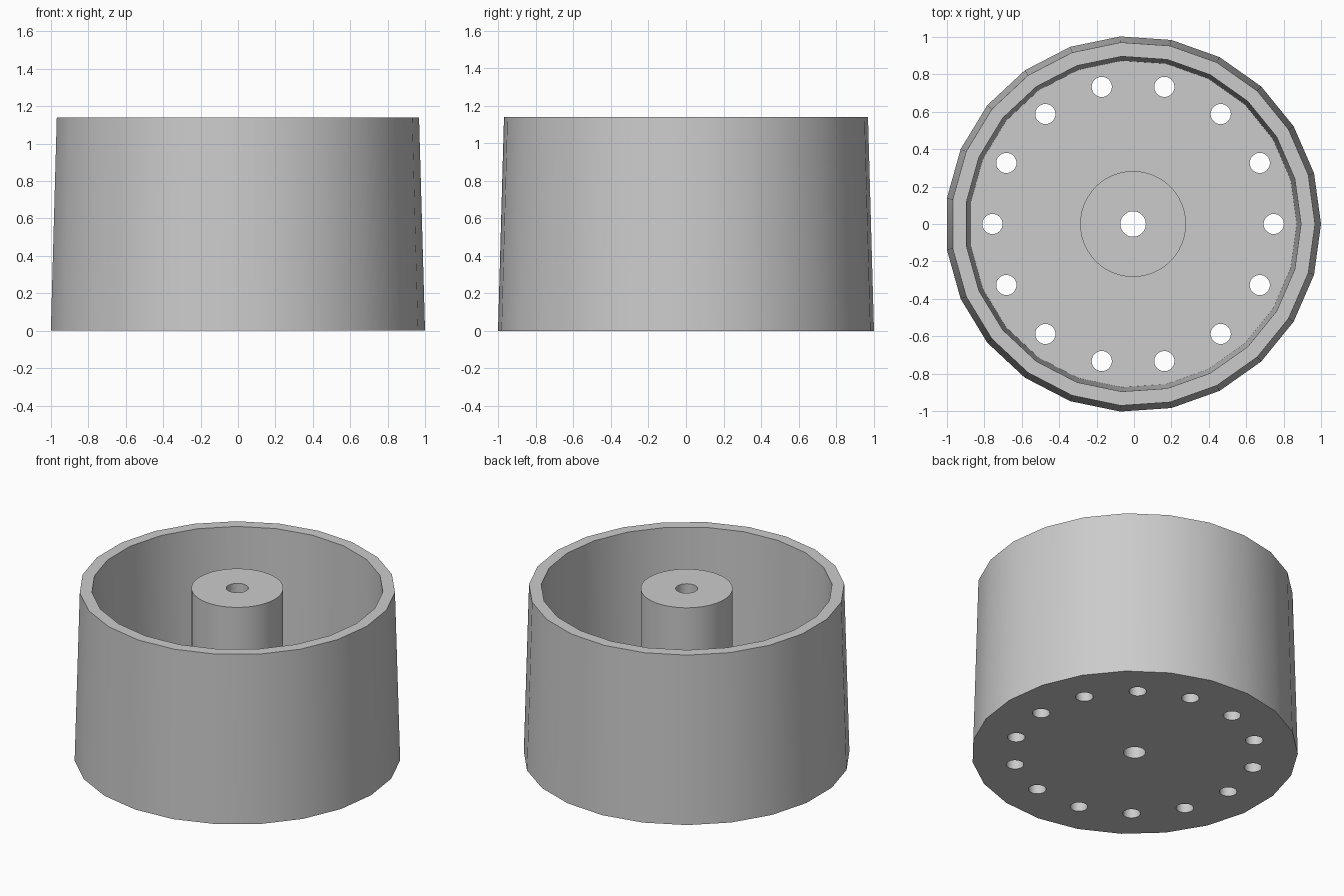
import bpy, bmesh
from math import cos, sin, pi, tau

cube = bpy.data.objects.get("Cube")
if cube:
    bpy.data.objects.remove(cube, do_unlink=True)

HEIGHT, FLOOR = 1.14, 0.08
CENTRE_X = -0.005

grey = bpy.data.materials.new("plain_grey")
grey.use_nodes = True
colour = (0.6, 0.6, 0.6, 1)
grey.diffuse_color = colour
grey.node_tree.nodes["Principled BSDF"].inputs["Base Color"].default_value = colour


def finish(name, bm):
    bmesh.ops.recalc_face_normals(bm, faces=bm.faces)
    mesh = bpy.data.meshes.new(name)
    bm.to_mesh(mesh)
    bm.free()
    mesh.materials.append(grey)
    obj = bpy.data.objects.new(name, mesh)
    obj.location.x = CENTRE_X
    bpy.context.collection.objects.link(obj)
    return obj


def add_stack(bm, rings, sides, x=0, y=0, cap=True):
    """Join (radius, z) rings; cap the two ends or close the loop."""
    loops = [[bm.verts.new((x + r * cos(tau * i / sides), y + r * sin(tau * i / sides), z))
              for i in range(sides)] for r, z in rings]
    pairs = list(zip(loops, loops[1:]))
    if cap:
        bm.faces.new(loops[0])
        bm.faces.new(loops[-1])
    else:
        pairs.append((loops[-1], loops[0]))
    for a, b in pairs:
        for i in range(sides):
            j = (i + 1) % sides
            bm.faces.new((a[i], a[j], b[j], b[i]))


def smooth(obj):
    bpy.ops.object.select_all(action="DESELECT")
    obj.select_set(True)
    bpy.context.view_layer.objects.active = obj
    bpy.ops.object.shade_smooth_by_angle(angle=pi / 6)


# Tapered cup with an open top
bm = bmesh.new()
add_stack(bm, [(1.005, 0), (0.973, HEIGHT), (0.898, HEIGHT), (0.875, FLOOR)], 23)
cup = finish("cup", bm)

# Ring of drain holes and the centre bore
bm = bmesh.new()
add_stack(bm, [(0.068, -0.1), (0.068, FLOOR + 0.1)], 48)
for k in range(14):
    a = tau * k / 14
    add_stack(bm, [(0.054, -0.1), (0.054, FLOOR + 0.1)], 32, 0.752 * cos(a), 0.752 * sin(a))
cutter = finish("hole_cutter", bm)
cutter.hide_render = True
bpy.context.view_layer.objects.active = cup
cut = cup.modifiers.new("holes", "BOOLEAN")
cut.operation, cut.solver, cut.object = "DIFFERENCE", "EXACT", cutter
bpy.ops.object.modifier_apply(modifier=cut.name)
bpy.data.objects.remove(cutter, do_unlink=True)
smooth(cup)

# Hollow centre post, level with the rim
bm = bmesh.new()
add_stack(bm, [(0.283, FLOOR), (0.283, HEIGHT), (0.068, HEIGHT), (0.068, FLOOR)], 48, cap=False)
smooth(finish("centre_post", bm))
